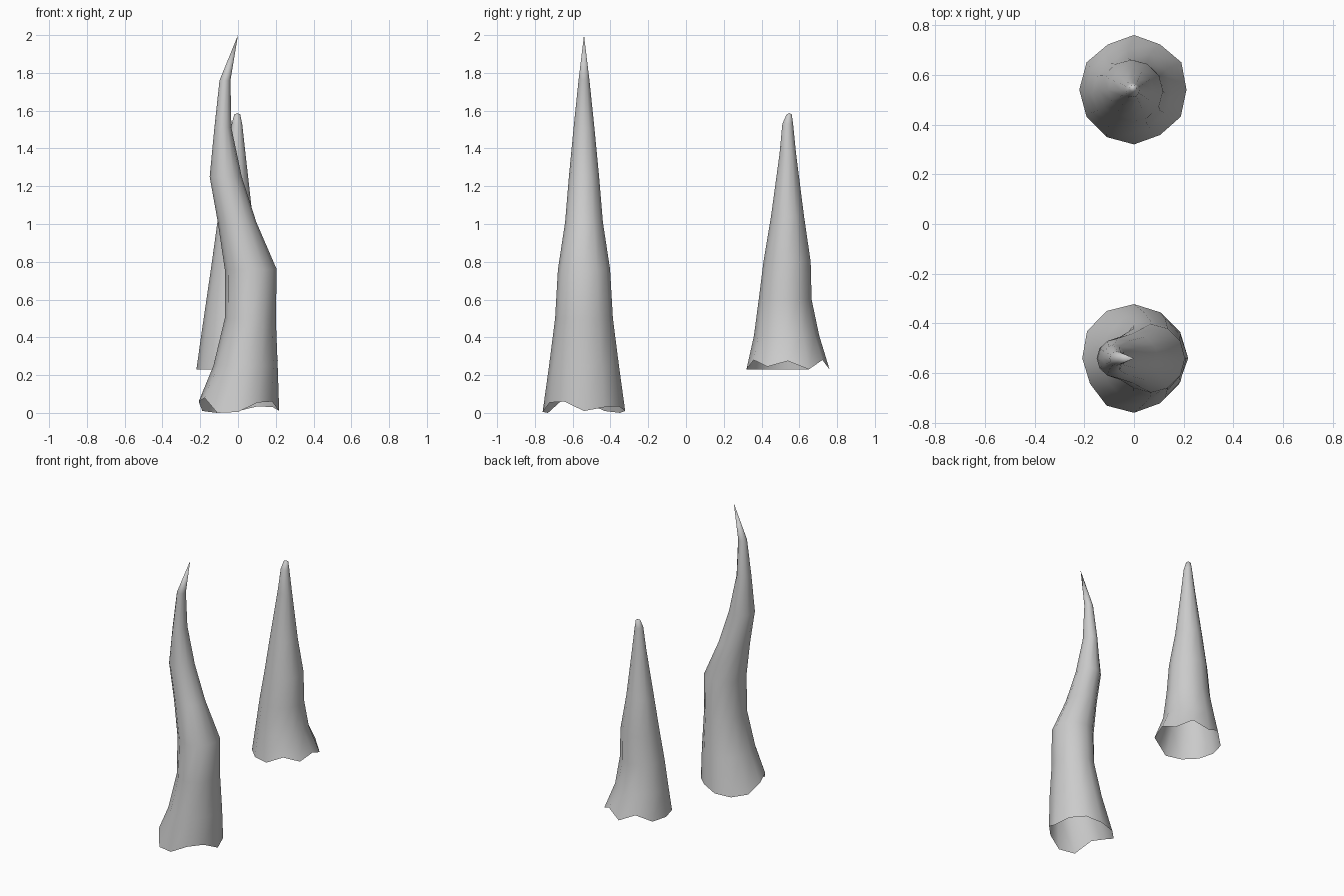
import bpy, bmesh
from math import cos, sin, radians

SIDES = 12


def spike(name, cy, rings, rim, tip):
    """Loft an open-bottomed horn. rings: (z, x_min, x_max, y_min, y_max), y relative to cy.
    rim: height of each ragged bottom vertex, counter-clockwise from +x."""
    bm = bmesh.new()
    loops = []
    for level, (z, x0, x1, y0, y1) in enumerate(rings):
        loop = []
        for i in range(SIDES):
            a = radians(i * 360 / SIDES)
            # ragged rim vertices slide up and inward along the wall
            lift = rim[i] if level == 0 else 0
            k = 1 - lift * 0.9
            loop.append(bm.verts.new((
                (x0 + x1) / 2 + (x1 - x0) / 2 * cos(a) * k,
                cy + (y0 + y1) / 2 + (y1 - y0) / 2 * sin(a) * k,
                z + lift)))
        loops.append(loop)
    for low, high in zip(loops, loops[1:]):
        for i in range(SIDES):
            j = (i + 1) % SIDES
            bm.faces.new((low[i], low[j], high[j], high[i]))
    apex = bm.verts.new((tip[0], cy + tip[1], tip[2]))
    for i in range(SIDES):
        bm.faces.new((loops[-1][i], loops[-1][(i + 1) % SIDES], apex))
    for f in bm.faces:
        f.smooth = True
    mesh = bpy.data.meshes.new(name)
    bm.to_mesh(mesh)
    bm.free()
    obj = bpy.data.objects.new(name, mesh)
    bpy.context.collection.objects.link(obj)
    return obj


# Tall curved horn at the front
spike("curved_horn", -0.54, [
    (0.00, -0.22, 0.22, -0.22, 0.22),
    (0.25, -0.13, 0.21, -0.185, 0.185),
    (0.50, -0.07, 0.20, -0.153, 0.153),
    (0.76, -0.07, 0.205, -0.138, 0.138),
    (1.01, -0.107, 0.097, -0.10, 0.10),
    (1.25, -0.15, 0.02, -0.08, 0.08),
    (1.51, -0.125, -0.035, -0.055, 0.055),
    (1.76, -0.098, -0.04, -0.029, 0.029),
], [0.01, 0.03, 0.035, 0.01, 0, 0.01, 0.06, 0.08, 0, 0.005, 0.055, 0.06],
    (0, 0, 2.0))

# Shorter blunt horn at the back
spike("blunt_horn", 0.54, [
    (0.23, -0.22, 0.22, -0.22, 0.22),
    (0.41, -0.195, 0.15, -0.18, 0.165),
    (0.60, -0.167, 0.125, -0.155, 0.125),
    (0.80, -0.138, 0.117, -0.13, 0.12),
    (1.04, -0.105, 0.077, -0.09, 0.085),
    (1.37, -0.055, 0.04, -0.045, 0.043),
    (1.53, -0.033, 0.022, -0.03, 0.027),
    (1.58, -0.02, 0.012, -0.008, 0.02),
], [0.045, 0, 0.05, 0, 0.05, 0, 0, 0, 0, 0, 0.05, 0.015],
    (-0.004, 0.006, 1.587))
